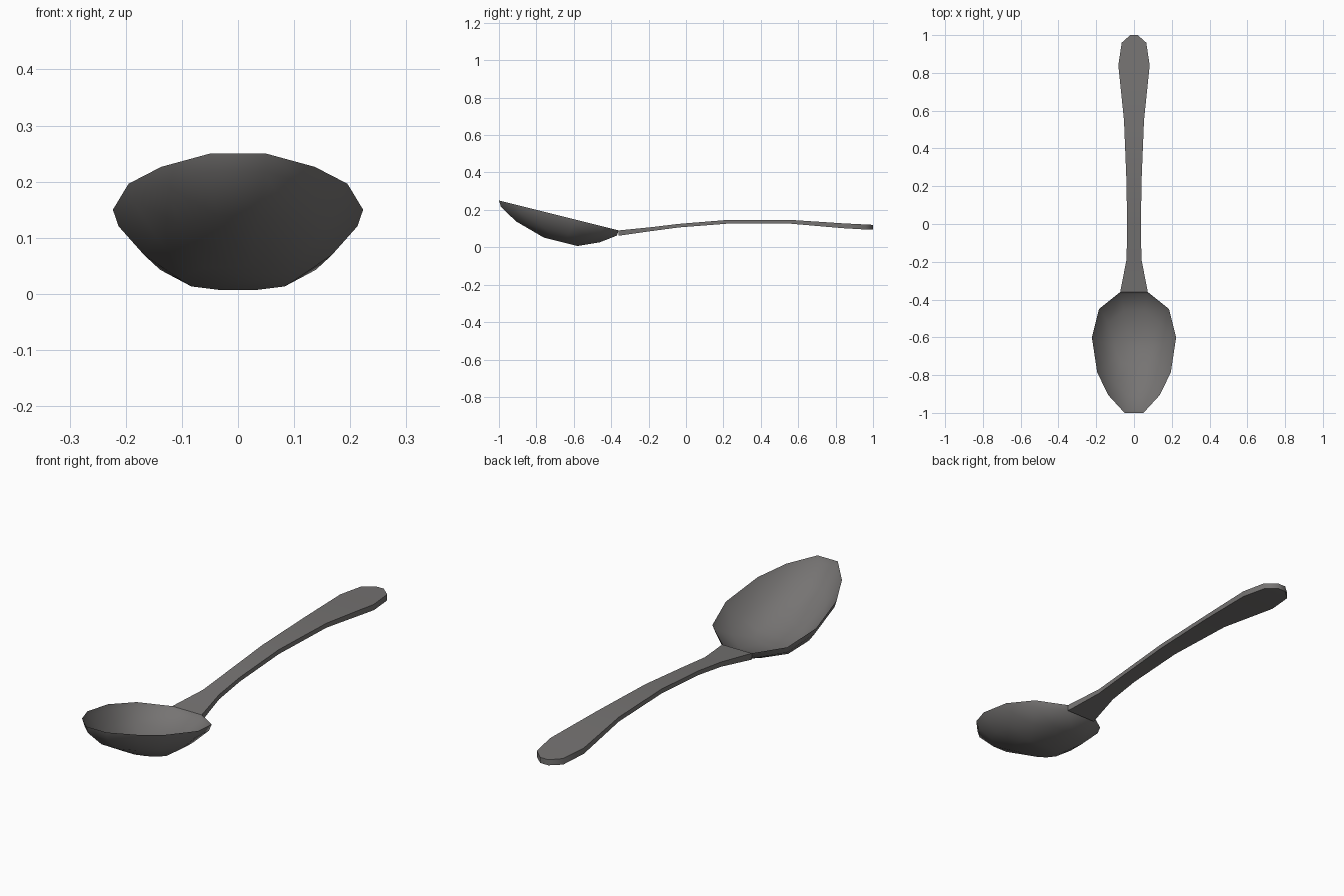
import bpy, bmesh

if "Cube" in bpy.data.objects:
    bpy.data.objects.remove(bpy.data.objects["Cube"])

steel = bpy.data.materials.new("dark steel")
steel.diffuse_color = (0.18, 0.173, 0.17, 1)
steel.use_nodes = True
steel.node_tree.nodes["Principled BSDF"].inputs["Base Color"].default_value = steel.diffuse_color


def finish(bm, name):
    bmesh.ops.recalc_face_normals(bm, faces=bm.faces[:])
    mesh = bpy.data.meshes.new(name)
    bm.to_mesh(mesh)
    bm.free()
    mesh.materials.append(steel)
    ob = bpy.data.objects.new(name, mesh)
    bpy.context.collection.objects.link(ob)
    bpy.ops.object.select_all(action='DESELECT')
    ob.select_set(True)
    bpy.context.view_layer.objects.active = ob
    bpy.ops.object.shade_smooth_by_angle(angle=0.87)
    return ob


def bridge(bm, a, b):
    n = len(a)
    for i in range(n):
        j = (i + 1) % n
        bm.faces.new((a[i], a[j], b[j], b[i]))


# Bowl: tilted rim with nested rings below it, outer and inner skin
half = [(0.05, -1), (0.137, -0.905), (0.195, -0.785), (0.223, -0.6),
        (0.185, -0.45), (0.073, -0.36)]
rim = half + [(-x, y) for x, y in reversed(half)]
# x scale, front y, back y, depth below the rim plane
rings = [(0.955, -0.99, -0.37, 0.03), (0.75, -0.91, -0.46, 0.088),
         (0.45, -0.76, -0.58, 0.138)]


def rim_z(y):
    return 0.09 + (-0.36 - y) * 0.25


bm = bmesh.new()
edge = [bm.verts.new((x, y, rim_z(y))) for x, y in rim]
for lift in (0, 0.012):
    last = edge
    for sx, front, back, depth in rings:
        ring = []
        for x, y in rim:
            ny = front + (y + 1) / 0.64 * (back - front)
            ring.append(bm.verts.new((x * sx, ny, rim_z(ny) - depth + lift)))
        bridge(bm, last, ring)
        last = ring
    # floor of the bowl, strips across from side to side
    n = len(last)
    for i in range(n // 2 - 1):
        bm.faces.new((last[i], last[i + 1], last[n - 2 - i], last[n - 1 - i]))
finish(bm, "bowl")

# Handle: rectangular sections along y (y, half width, top z, bottom z)
stations = [(-0.36, 0.073, 0.09, 0.062), (-0.19, 0.04, 0.107, 0.086),
            (-0.04, 0.036, 0.125, 0.106), (0.23, 0.04, 0.147, 0.127),
            (0.55, 0.053, 0.147, 0.127), (0.84, 0.083, 0.128, 0.102),
            (0.96, 0.065, 0.122, 0.095), (1.0, 0.02, 0.12, 0.095)]
bm = bmesh.new()
last = None
for y, w, top, low in stations:
    sec = [bm.verts.new(p) for p in
           ((-w, y, low), (w, y, low), (w, y, top), (-w, y, top))]
    if last:
        bridge(bm, last, sec)
    else:
        bm.faces.new(sec)
    last = sec
bm.faces.new(last)
finish(bm, "handle")
